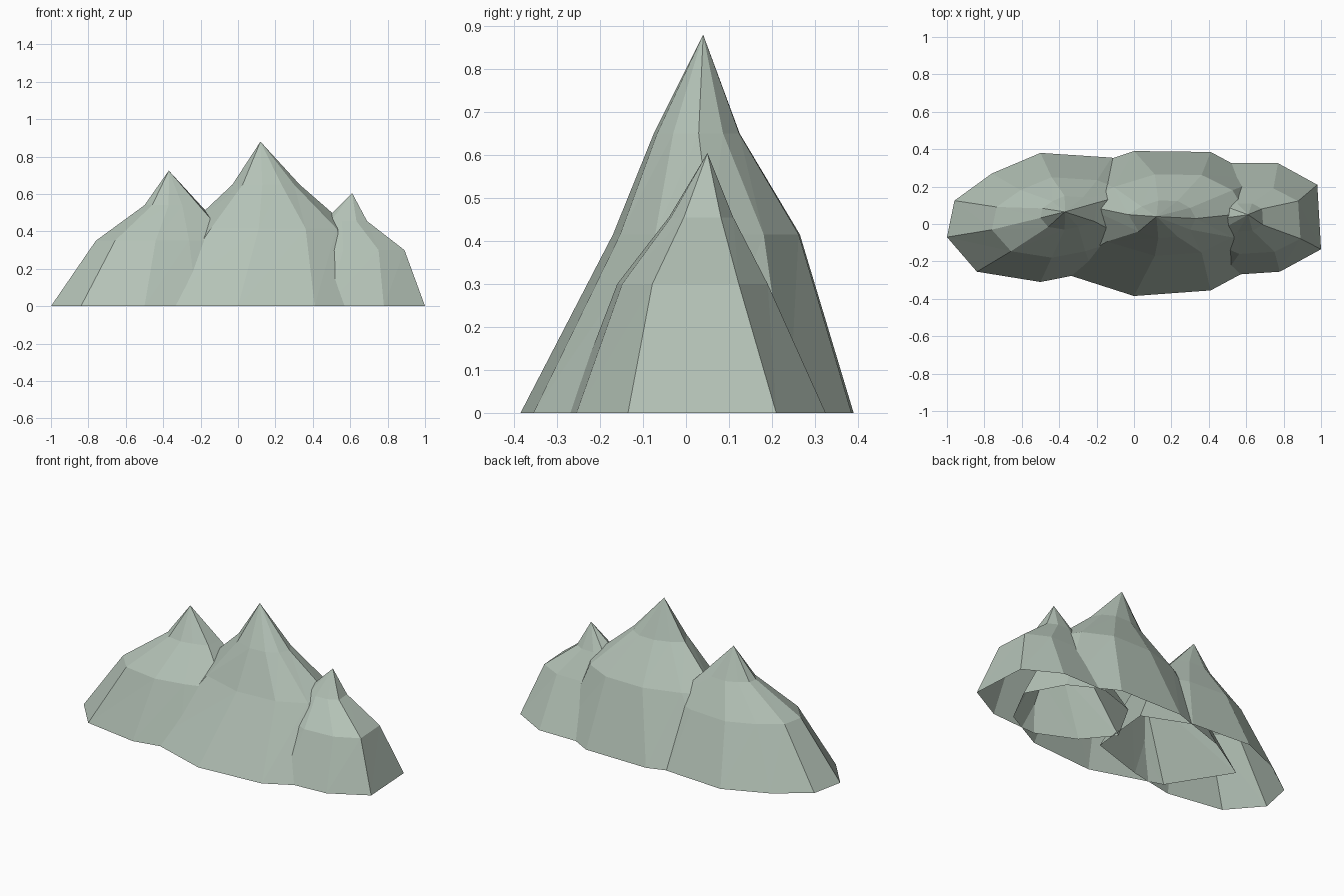
import bpy

if "Cube" in bpy.data.objects:
    bpy.data.objects.remove(bpy.data.objects["Cube"])

# Muted grey-green rock
rock = bpy.data.materials.new("rock")
rock.diffuse_color = (.46, .545, .475, 1)
rock.use_nodes = True
rock.node_tree.nodes["Principled BSDF"].inputs["Base Color"].default_value = rock.diffuse_color


def remap(v, a0, a1, b0, b1):
    return b0 + (v - a0) / (a1 - a0) * (b1 - b0)


def mountain(name, base, rings, apex):
    """Open-bottomed faceted peak: base outline, shrunken rings (x0, x1, y0, y1, z), apex."""
    n = len(base)
    xs, ys = [p[0] for p in base], [p[1] for p in base]
    verts = [(x, y, 0) for x, y in base]
    for x0, x1, y0, y1, z in rings:
        verts += [(remap(x, min(xs), max(xs), x0, x1),
                   remap(y, min(ys), max(ys), y0, y1), z) for x, y in base]
    verts.append(apex)
    faces = []
    for r in range(len(rings)):
        for i in range(n):
            j = (i + 1) % n
            a, b = r * n + i, r * n + j
            faces += [(a, b, b + n), (a, b + n, a + n)]
    top = len(rings) * n
    faces += [(top + i, top + (i + 1) % n, len(verts) - 1) for i in range(n)]
    mesh = bpy.data.meshes.new(name)
    mesh.from_pydata(verts, [], faces)
    mesh.materials.append(rock)
    mesh.update()
    obj = bpy.data.objects.new(name, mesh)
    bpy.context.collection.objects.link(obj)
    return obj


# Tall central peak
mountain("middle_peak",
         [(.80, .02), (.68, .24), (.41, .385), (0, .39), (-.36, .27),
          (-.64, .10), (-.42, -.25), (0, -.385), (.41, -.355), (.68, -.21)],
         [(-.28, .60, -.17, .265, .415), (-.03, .33, -.075, .125, .65)],
         (.12, .04, .88))

# Broad left peak
mountain("left_peak",
         [(.12, -.145), (.157, .24), (-.12, .355), (-.50, .38), (-.76, .27),
          (-.96, .125), (-1, -.07), (-.84, -.255), (-.50, -.31), (-.22, -.255)],
         [(-.76, -.02, -.18, .25, .35), (-.50, -.20, -.03, .15, .54)],
         (-.37, .065, .725))

# Small right peak
mountain("right_peak",
         [(.98, .21), (.77, .325), (.47, .325), (.25, .25), (.11, 0),
          (.25, -.17), (.48, -.275), (.78, -.255), (1, -.135)],
         [(.33, .89, -.16, .19, .30), (.46, .69, -.04, .11, .455)],
         (.61, .05, .605))
